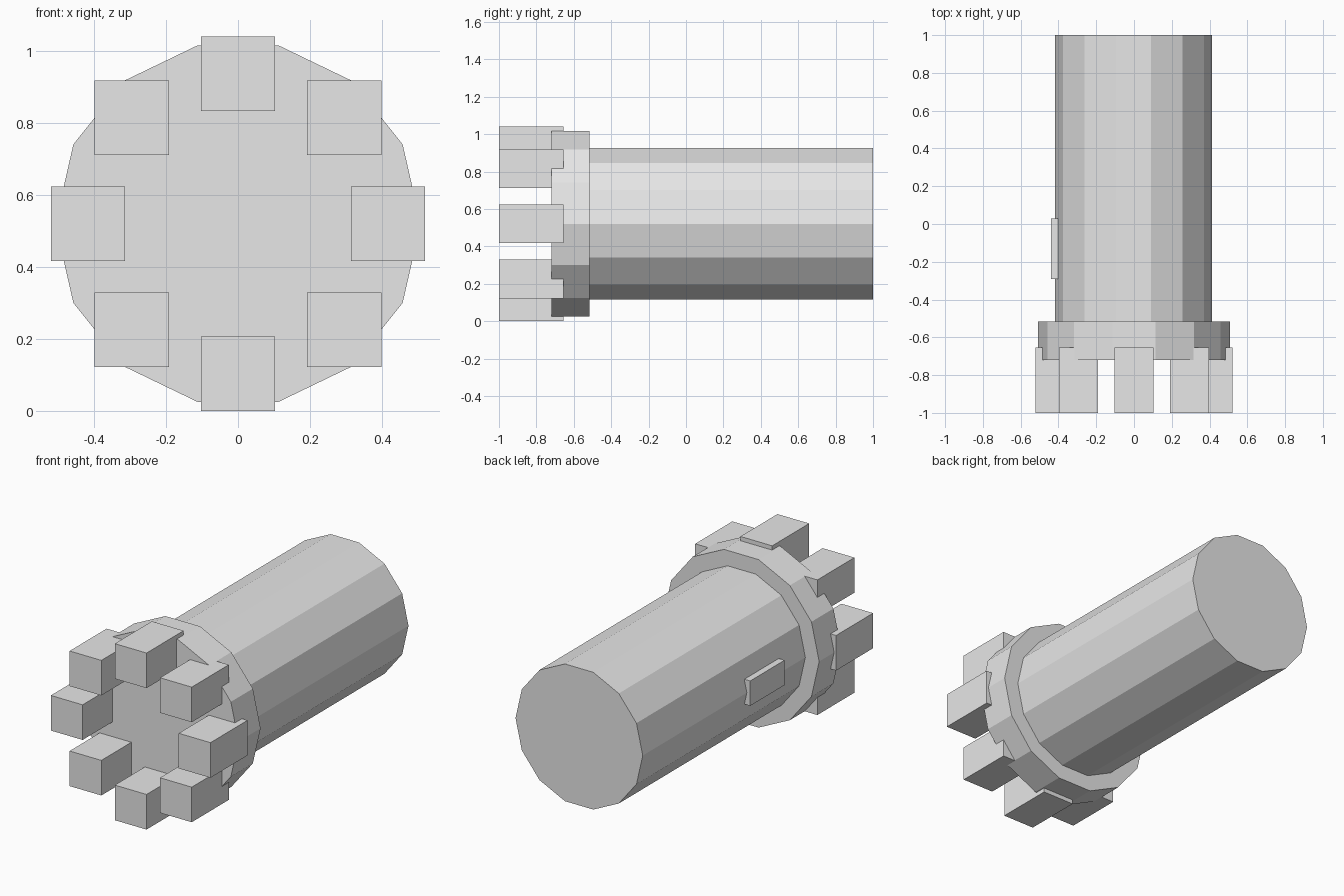
import bpy
import math
from mathutils import Matrix

if "Cube" in bpy.data.objects:
    bpy.data.objects.remove(bpy.data.objects["Cube"], do_unlink=True)

CENTRE_Z = 0.521
SIDES = 14

# Plain grey for the whole model
grey = bpy.data.materials.new("light_grey")
grey.use_nodes = True
grey.diffuse_color = (0.8, 0.8, 0.8, 1)
grey.node_tree.nodes["Principled BSDF"].inputs["Base Color"].default_value = grey.diffuse_color


def finish(name):
    obj = bpy.context.object
    obj.name = name
    obj.data.materials.append(grey)
    return obj


def drum(name, radius, y_front, y_back, x=0):
    """Flat-sided cylinder lying along y, with a corner on each side."""
    bpy.ops.mesh.primitive_cylinder_add(vertices=SIDES, radius=radius, depth=y_back - y_front)
    obj = finish(name)
    obj.data.transform(Matrix.Rotation(math.pi / 2, 4, "Z"))
    obj.data.transform(Matrix.Rotation(math.pi / 2, 4, "X"))
    obj.location = (x, (y_front + y_back) / 2, CENTRE_Z)


def box(name, centre, size):
    bpy.ops.mesh.primitive_cube_add(size=1, location=centre)
    obj = finish(name)
    obj.data.transform(Matrix.Diagonal((*size, 1)))


# Long barrel and the wider collar at its front
drum("barrel", 0.415, -0.515, 1.0, -0.003)
drum("collar", 0.508, -0.72, -0.515)

# Ring of eight upright square teeth sunk into the collar
TOOTH = 0.207
for i in range(8):
    angle = i * math.pi / 4
    x, z = 0.417 * math.cos(angle), 0.417 * math.sin(angle)
    box(f"tooth_{i + 1}", (x, -0.8275, CENTRE_Z + z), (TOOTH, 0.345, TOOTH))

# Small plate on the right side of the barrel
box("side_plate", (-0.421, -0.13, 0.523), (0.038, 0.32, 0.147))
